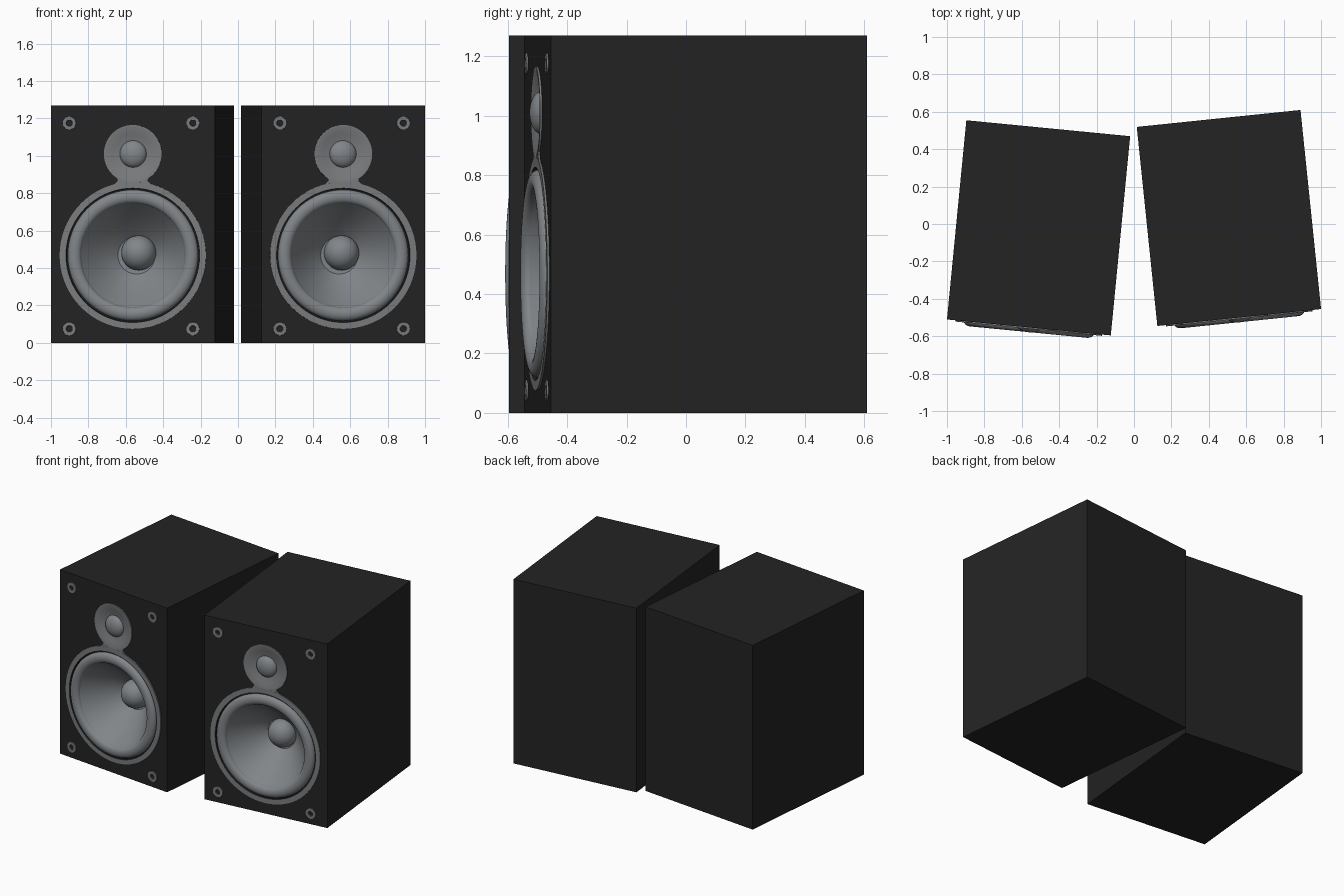
import bpy, bmesh, math
from mathutils import Matrix, Vector

if "Cube" in bpy.data.objects:
    bpy.data.objects.remove(bpy.data.objects["Cube"])

W, D, H = 0.88, 1.07, 1.27          # cabinet size
WZ, TZ = 0.468, 1.01                # woofer and tweeter centre heights


def material(name, rgb):
    m = bpy.data.materials.new(name)
    m.diffuse_color = (*rgb, 1)
    m.use_nodes = True
    m.node_tree.nodes["Principled BSDF"].inputs["Base Color"].default_value = m.diffuse_color
    return m


BLACK = material("cabinet black", (0.017, 0.017, 0.017))
PLATE = material("plate grey", (0.195, 0.20, 0.205))
CONE = material("cone grey", (0.22, 0.235, 0.25))


def finish(bm, name, mats, place, smooth=True):
    me = bpy.data.meshes.new(name)
    bm.to_mesh(me)
    bm.free()
    for m in mats:
        me.materials.append(m)
    if smooth:
        me.shade_smooth()
        me.set_sharp_from_angle(angle=math.radians(35))
    ob = bpy.data.objects.new(name, me)
    bpy.context.collection.objects.link(ob)
    ob.matrix_world = place
    return ob


def face_front(bm):
    """Turn an open front-mounted shell so that it faces -y."""
    bm.normal_update()
    if sum(f.normal.y * f.calc_area() for f in bm.faces) > 0:
        bmesh.ops.reverse_faces(bm, faces=bm.faces[:])


def lathe(name, profile, mats, place, x, z, steps=72, rule=None):
    """Spin (radius, y) points around the local y axis at (x, z)."""
    bm = bmesh.new()
    vs = [bm.verts.new((r, y, 0)) for r, y in profile]
    es = [bm.edges.new(p) for p in zip(vs, vs[1:])]
    bmesh.ops.spin(bm, geom=vs + es, cent=(0, 0, 0), axis=(0, 1, 0),
                   angle=math.tau, steps=steps)
    bmesh.ops.remove_doubles(bm, verts=bm.verts[:], dist=1e-5)
    face_front(bm)
    if rule:
        for f in bm.faces:
            r = sum(math.hypot(v.co.x, v.co.z) for v in f.verts) / len(f.verts)
            f.material_index = rule(r)
    bmesh.ops.translate(bm, verts=bm.verts[:], vec=(x, 0, z))
    return finish(bm, name, mats, place)


def arc(cx, cz, r, a0, a1, n):
    return [(cx + r * math.cos(math.radians(a0 + (a1 - a0) * i / n)),
             cz + r * math.sin(math.radians(a0 + (a1 - a0) * i / n))) for i in range(n + 1)]


def cabinet(name, place):
    """Box whose front has two round driver openings."""
    bm = bmesh.new()
    h = W / 2
    rect = [(-h, 0), (h, 0), (h, H), (-h, H)]
    loops = [rect, arc(0, WZ, 0.375, 0, 360, 64)[:-1], arc(0, TZ, 0.149, 0, 360, 48)[:-1]]
    edges, front = [], []
    for loop in loops:
        vs = [bm.verts.new((x, 0, z)) for x, z in loop]
        edges += [bm.edges.new((vs[i - 1], vs[i])) for i in range(len(vs))]
        front = front or vs
    bmesh.ops.triangle_fill(bm, edges=edges, use_beauty=True, use_dissolve=False)
    face_front(bm)
    back = [bm.verts.new((x, D, z)) for x, z in rect]
    for i in range(4):
        j = (i + 1) % 4
        bm.faces.new((front[j], front[i], back[i], back[j]))
    bm.faces.new(back[::-1])
    finish(bm, name, [BLACK], place, smooth=False)


def neck(name, place):
    """Thin plate joining the tweeter plate to the woofer flange."""
    side = [(0.092, 0.887), (0.082, 0.877), (0.080, 0.868), (0.088, 0.857)]
    outline = arc(0, TZ, 0.151, 220, 320, 16) + side
    outline += arc(0, WZ, 0.385, 72, 108, 16) + [(-x, z) for x, z in side[::-1]]
    bm = bmesh.new()
    f = bm.faces.new([bm.verts.new((x, 0, z)) for x, z in outline])
    ext = bmesh.ops.extrude_face_region(bm, geom=[f])
    vs = [g for g in ext["geom"] if isinstance(g, bmesh.types.BMVert)]
    bmesh.ops.translate(bm, verts=vs, vec=(0, -0.006, 0))
    bmesh.ops.recalc_face_normals(bm, faces=bm.faces[:])
    finish(bm, name, [PLATE], place, smooth=False)


def dome(r, y0, height, n=10):
    return [(r * math.cos(math.pi / 2 * i / n) if i < n else 0,
             y0 - height * math.sin(math.pi / 2 * i / n)) for i in range(n + 1)]


def speaker(side, x, y, degrees):
    place = Matrix.Translation((x, y, 0)) @ Matrix.Rotation(math.radians(degrees), 4, 'Z')
    cabinet(side + "_cabinet", place)
    neck(side + "_neck_plate", place)
    # woofer flange with a dark groove inside it
    lathe(side + "_woofer_flange",
          [(0.393, 0), (0.393, -0.007), (0.359, -0.007), (0.357, 0.004), (0.349, 0.004)],
          [PLATE, BLACK], place, 0, WZ, rule=lambda r: int(r < 0.3585))
    # rounded rubber surround
    roll = [(0.314 + 0.036 * math.cos(math.pi * i / 12),
             0.002 - 0.027 * math.sin(math.pi * i / 12)) for i in range(13)]
    lathe(side + "_woofer_surround", [(0.35, 0.006)] + roll, [CONE], place, 0, WZ)
    # deep cone and its dust cap
    lathe(side + "_woofer_cone",
          [(0.278, 0.002), (0.235, 0.06), (0.185, 0.12), (0.14, 0.168), (0.1, 0.205), (0, 0.215)],
          [CONE], place, 0, WZ)
    lathe(side + "_dust_cap", [(0.093, 0.215)] + dome(0.093, 0.195, 0.088),
          [CONE], place, 0.012, WZ + 0.013, 48)
    # tweeter plate, shallow dish and dome
    lathe(side + "_tweeter_plate",
          [(0.155, 0), (0.155, -0.007), (0.144, -0.007), (0.11, 0.004), (0.07, 0.012)],
          [PLATE], place, 0, TZ)
    lathe(side + "_tweeter_dome", dome(0.072, 0.014, 0.04), [CONE], place, 0, TZ, 40)
    # four corner screws with open sockets
    for i, (sx, sz) in enumerate([(-1, 0.075), (1, 0.075), (-1, 1.175), (1, 1.175)]):
        lathe(f"{side}_screw_{i + 1}",
              [(0.036, 0), (0.035, -0.006), (0.018, -0.006), (0.016, -0.0005)],
              [PLATE], place, sx * 0.332 - 0.009, sz, 18)


speaker("left", -0.562, -0.553, -5.55)
speaker("right", 0.5625, -0.5, 5.9)
